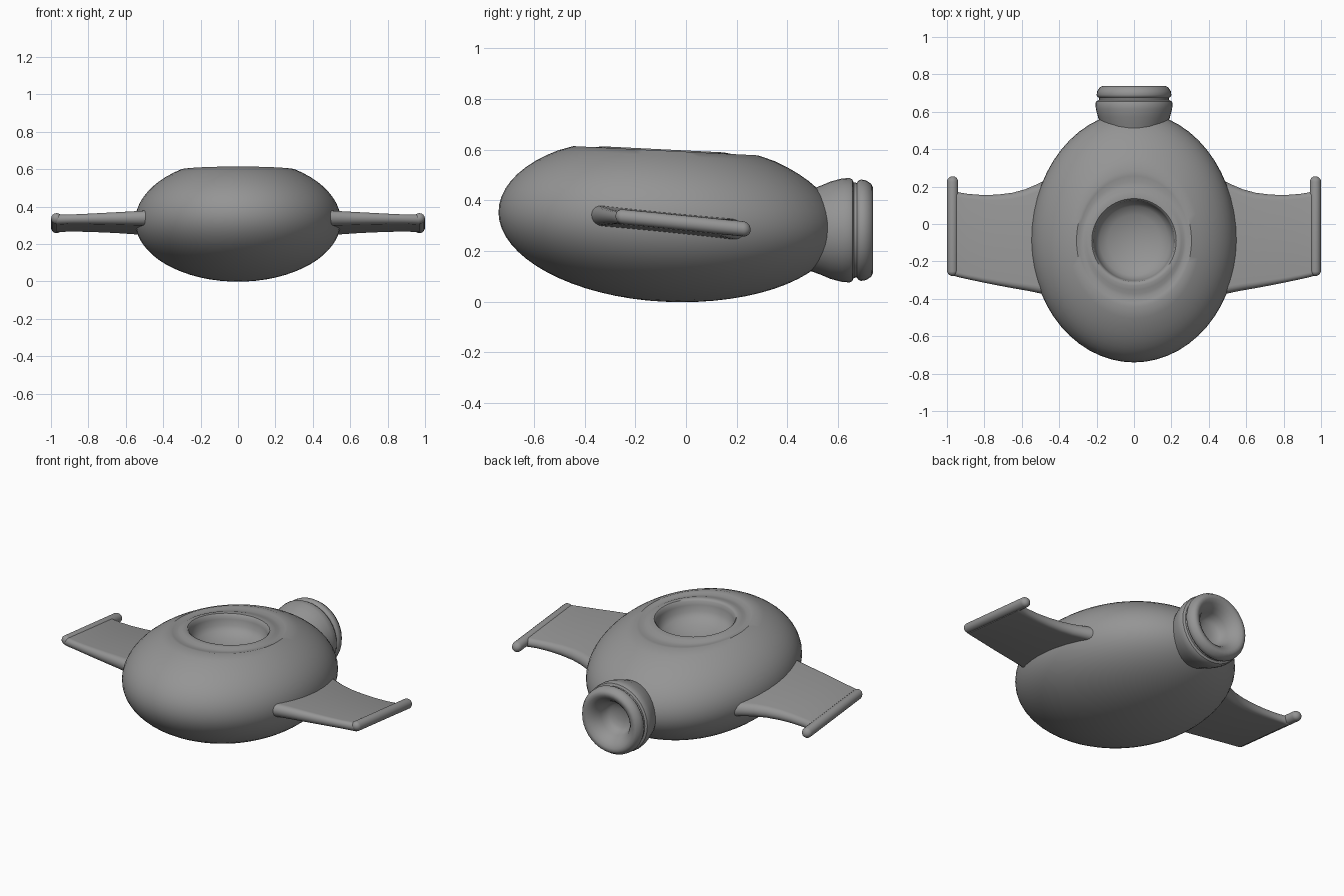
import bpy, bmesh
from math import sin, cos, pi, radians

if "Cube" in bpy.data.objects:
    bpy.data.objects.remove(bpy.data.objects["Cube"])

grey = bpy.data.materials.new("dark_grey")
grey.diffuse_color = (0.3, 0.3, 0.3, 1)
grey.use_nodes = True
grey.node_tree.nodes["Principled BSDF"].inputs["Base Color"].default_value = grey.diffuse_color


def loft(name, rings, mirror=False):
    """Skin closed rings of points; collapsed rings become poles, open ends get caps."""
    bm = bmesh.new()
    vs = [[bm.verts.new(p) for p in ring] for ring in rings]
    n = len(vs[0])
    for a, b in zip(vs, vs[1:]):
        for i in range(n):
            j = (i + 1) % n
            bm.faces.new((a[i], a[j], b[j], b[i]))
    for end in (vs[0], vs[-1]):
        if (end[0].co - end[n // 2].co).length > 1e-4:
            bm.faces.new(end)
    bmesh.ops.remove_doubles(bm, verts=bm.verts, dist=1e-5)
    bmesh.ops.recalc_face_normals(bm, faces=bm.faces)
    me = bpy.data.meshes.new(name)
    bm.to_mesh(me)
    bm.free()
    me.materials.append(grey)
    ob = bpy.data.objects.new(name, me)
    bpy.context.collection.objects.link(ob)
    if mirror:
        ob.modifiers.new("mirror", 'MIRROR')
    bpy.ops.object.select_all(action='DESELECT')
    ob.select_set(True)
    bpy.context.view_layer.objects.active = ob
    bpy.ops.object.shade_smooth_by_angle(angle=radians(40))
    return ob


# Body: flattened egg with a sunken round cockpit in its top
W, CY, CZ, TILT = 0.55, -0.09, 0.32, 0.05
profile = [(0, 0.14), (0.07, 0.147), (0.14, 0.165), (0.185, 0.188), (0.206, 0.215),
           (0.213, 0.25), (0.218, 0.272), (0.226, 0.28), (0.24, 0.281), (0.254, 0.277),
           (0.267, 0.27), (0.28, 0.268), (0.295, 0.272)]
steps = 26
for k in range(steps + 1):
    a = radians(56) - k / steps * radians(146)
    h = 0.333 if a > 0 else 0.32
    profile.append((W * cos(a) if k < steps else 0, h * sin(a)))


def body_ring(r, z, n=56):
    ring = []
    blend = min(1, max(0, (r - 0.24) / 0.08)) if z > 0.1 else 1
    for i in range(n):
        t = 2 * pi * i / n
        length = 0.69 if sin(t) > 0 else 0.65
        y = r * sin(t) * (1 + blend * (length / W - 1))
        ring.append((r * cos(t), CY + y, CZ + z - TILT * y))
    return ring


loft("body", [body_ring(r, z) for r, z in profile])

# Rear nozzle: collar, groove, end ring and funnel-shaped mouth
nozzle = [(0.15, 0.46), (0.175, 0.53), (0.192, 0.57), (0.204, 0.615), (0.206, 0.645),
          (0.201, 0.656), (0.188, 0.662), (0.187, 0.674), (0.196, 0.681), (0.20, 0.69),
          (0.197, 0.71), (0.183, 0.731), (0.17, 0.737), (0.155, 0.735), (0.135, 0.722),
          (0.115, 0.70), (0.10, 0.67), (0.09, 0.64), (0.07, 0.622), (0.035, 0.613), (0, 0.61)]
loft("rear_nozzle", [[(r * cos(2 * pi * i / 36), y, 0.282 + r * sin(2 * pi * i / 36))
                      for i in range(36)] for r, y in nozzle])


# Wings: rounded slab sections, tilted nose up
def wing_ring(x, y0, y1, t, n=10):
    ring = []
    for end, c, a0 in ((y1, -1, -pi / 2), (y0, 1, pi / 2)):
        for i in range(n + 1):
            a = a0 + pi * i / n
            y = end + c * t / 2 + t / 2 * cos(a)
            ring.append((x, y, 0.313 - 0.1 * (y + 0.08) + t / 2 * sin(a)))
    return ring


stations = [(0.44, -0.385, 0.25, 0.085), (0.52, -0.367, 0.212, 0.078), (0.58, -0.355, 0.186, 0.073),
            (0.65, -0.343, 0.167, 0.067), (0.73, -0.328, 0.157, 0.061), (0.81, -0.312, 0.155, 0.055),
            (0.89, -0.295, 0.161, 0.051), (0.94, -0.284, 0.17, 0.052), (0.97, -0.275, 0.18, 0.055)]
loft("wing", [wing_ring(*s) for s in stations], mirror=True)

# Wing tip bars: slim capsules along the wing ends
R, Y0, Y1, N = 0.03, -0.278, 0.255, 16
bar = []
for k in range(N + 1):
    y = (Y0 + R if k < N / 2 else Y1 - R) - R * cos(pi * k / N)
    r = R * sin(pi * k / N) if 0 < k < N else 0
    bar.append([(0.97 + r * cos(2 * pi * i / 16), y, 0.312 - 0.1 * (y + 0.02) + r * sin(2 * pi * i / 16))
                for i in range(16)])
loft("wing_tip_bar", bar, mirror=True)
